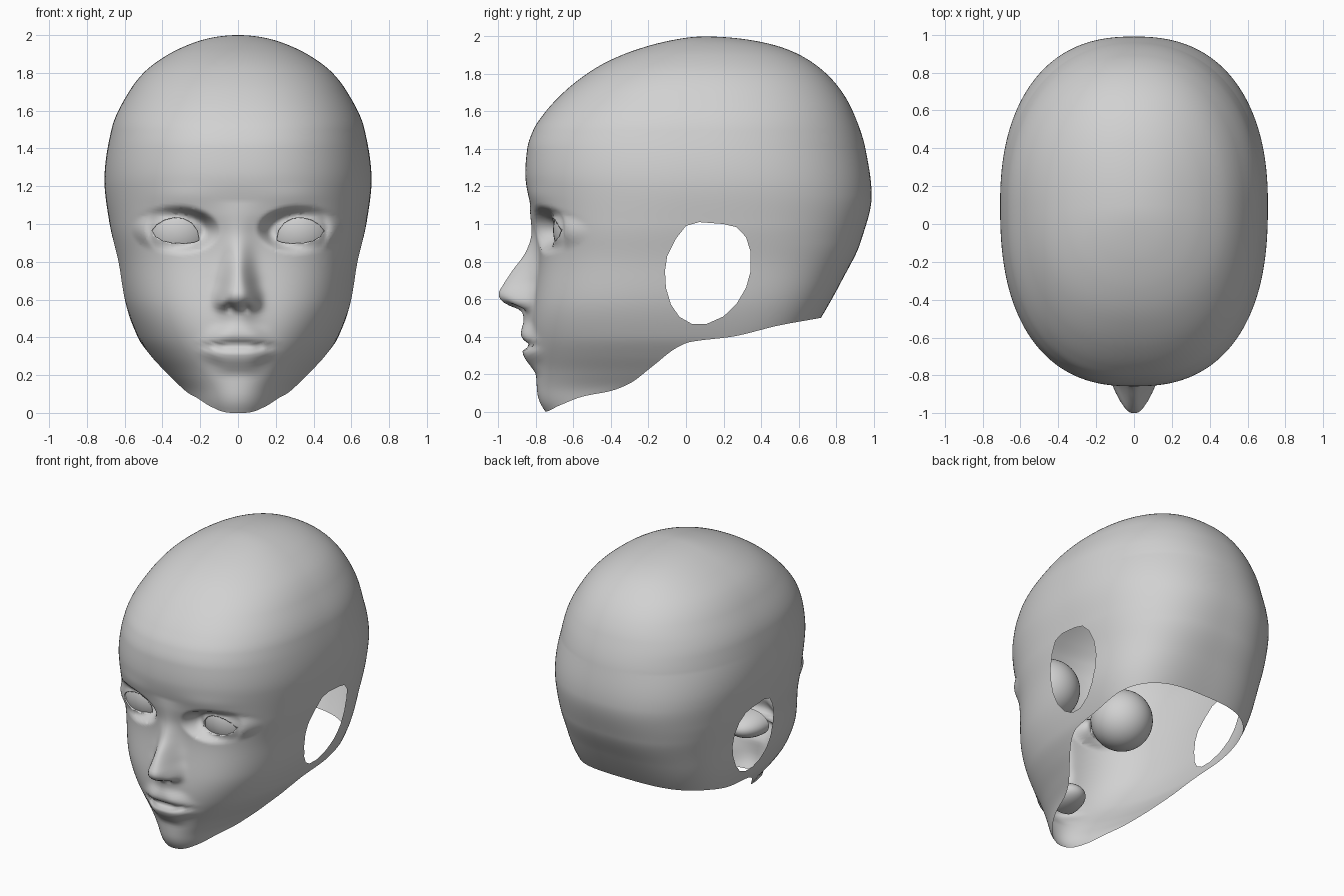
import bpy, bmesh, math
from mathutils import Vector

if "Cube" in bpy.data.objects:
    bpy.data.objects.remove(bpy.data.objects["Cube"])

grey = bpy.data.materials.new("plain_grey")
grey.diffuse_color = (0.64, 0.64, 0.64, 1)
grey.use_nodes = True
grey.node_tree.nodes["Principled BSDF"].inputs["Base Color"].default_value = grey.diffuse_color


def curve(points, key=lambda z: z):
    """Smooth monotone curve through (position, value) points."""
    pts = sorted((key(a), b) for a, b in points)
    xs, ys = [p[0] for p in pts], [p[1] for p in pts]
    n = len(xs)
    d = [(ys[i + 1] - ys[i]) / (xs[i + 1] - xs[i]) for i in range(n - 1)]
    m = [d[0]] + [2 * a * b / (a + b) if a * b > 0 else 0 for a, b in zip(d, d[1:])] + [d[-1]]

    def f(z):
        x = key(z)
        if x <= xs[0]:
            return ys[0]
        if x >= xs[-1]:
            return ys[-1]
        i = next(k for k in range(n - 1) if x <= xs[k + 1])
        h = xs[i + 1] - xs[i]
        t = (x - xs[i]) / h
        return ((2*t**3 - 3*t*t + 1) * ys[i] + (t**3 - 2*t*t + t) * h * m[i]
                + (3*t*t - 2*t**3) * ys[i + 1] + (t**3 - t*t) * h * m[i + 1])
    return f


def crown(z):
    return math.sqrt(max(0, 2 - z))


# Skull and face outlines by height
Y0 = 0.1
front = curve([(0, -.75), (.05, -.78), (.1, -.793), (.2, -.80), (.45, -.822), (.85, -.785), (1.27, -.857),
               (1.4, -.847), (1.5, -.815), (1.585, -.76), (1.7, -.655), (1.8, -.53), (1.85, -.45),
               (1.9, -.345), (1.95, -.2), (1.985, -.05), (2, .1)], crown)
back = curve([(0, .4), (.5, .72), (.7, .832), (.9, .93), (1.15, .99), (1.4, .957), (1.6, .89),
              (1.7, .835), (1.8, .75), (1.9, .61), (1.95, .485), (1.98, .35), (2, .1)], crown)
width = curve([(0, .28), (.1, .31), (.2, .385), (.3, .465), (.4, .53), (.6, .602), (.8, .637), (1, .68),
               (1.23, .707), (1.5, .67), (1.7, .577), (1.8, .5), (1.9, .365), (1.95, .26),
               (1.98, .168), (2, 0)], crown)
squareness = curve([(0, 2.1), (.2, 2.25), (.35, 2.5), (.6, 2.75), (.9, 2.7), (1.2, 2.45), (1.6, 2.4),
                    (2, 2.1)])
nape = curve([(.45, 3.2), (1.0, 2.5), (1.4, 2.2)])
# Lower open edge, height by depth
neck_edge = curve([(-1, 0), (-.75, 0), (-.68, .03), (-.55, .08), (-.4, .11), (-.3, .15), (-.18, .24),
                   (-.05, .34), (.02, .37), (.25, .4), (.5, .46), (.72, .5), (1, .56)])
# Lips and nose: forward relief, its half width and its lateral sharpness
relief = curve([(.2, 0), (.25, .03), (.28, .05), (.32, .06), (.34, .035), (.354, .01), (.368, .035),
                (.41, .06), (.44, .055), (.48, .045), (.52, .05), (.545, .075), (.57, .14), (.6, .18),
                (.63, .192), (.67, .177), (.75, .135), (.85, .07), (.95, .03), (1.05, .015), (1.12, 0)])
spread = curve([(.2, .1), (.25, .11), (.3, .15), (.36, .17), (.42, .13), (.48, .085), (.55, .09),
                (.62, .092), (.7, .078), (.8, .07), (.95, .075), (1.05, .11)])
sharp = curve([(.4, 3.5), (.5, 2.2), (.62, 2.8), (.75, 2.1), (.85, 2)])

EYE, EYE_R = Vector((.315, -.502, .967)), .207


def bump(x, z, cx, cz, rx, rz):
    return math.exp(-((x - cx) / rx) ** 2 - ((z - cz) / rz) ** 2)


def base_point(a, z):
    s, c = abs(math.sin(a)), math.cos(a)
    length, n = (Y0 - front(z), squareness(z)) if c > 0 else (back(z) - Y0, nape(z))
    r = ((s / max(width(z), 1e-4)) ** n + (abs(c) / max(length, 1e-4)) ** n) ** (-1 / n)
    return Vector((r * math.sin(a), Y0 - r * c, z))


def face_point(a, z):
    p = base_point(a, z)
    if p.y > -.3 or z > 1.4:
        return p
    x = abs(p.x)
    p.y -= relief(z) * math.exp(-(x / spread(z)) ** sharp(z))
    p.y -= .03 * bump(x, z, .088, .585, .032, .035)        # nostril wing
    p.y += .045 * bump(x, z, .042, .56, .02, .016)         # nostril
    p.y -= .006 * bump(x, z, .3, 1.15, .16, .05)           # brow
    # Eyelids hug the eyeball
    q = math.hypot((x - .33) / .125, (z - .967) / .068)
    w = min(1, max(0, (1.9 - q) / .85))
    w = w * w * (3 - 2 * w)
    d2 = EYE_R ** 2 - (x - EYE.x) ** 2 - (z - EYE.z) ** 2
    lid = EYE.y - math.sqrt(max(d2, .0196)) - .01
    p.y += (lid - p.y) * .95 * w
    if d2 > 0:
        p.y = min(p.y, EYE.y - math.sqrt(d2) - .008)
    upper = min(1, max(0, (z - .967) / .07))
    p.y += .005 * upper * math.exp(-((q - 1.7) / .2) ** 2)  # lid fold
    return p


def cut_hole(bm, outline, to3d, near):
    """Cut a convex outline straight through the nearby faces."""
    pts = [Vector(to3d(a, b)) for a, b in outline]
    mid = sum(pts, Vector()) / len(pts)
    through = Vector(to3d(1, 0)).cross(Vector(to3d(0, 1)))
    faces = [f for f in bm.faces if near(f.calc_center_median())]
    for a, b in zip(pts, pts[1:] + pts[:1]):
        no = (b - a).cross(through).normalized()
        if no.dot(mid - a) > 0:
            no.negate()
        geom = set(faces)
        for f in faces:
            geom.update(f.edges)
            geom.update(f.verts)
        res = bmesh.ops.bisect_plane(bm, geom=list(geom), dist=1e-6, plane_co=a, plane_no=no)
        faces = [f for f in res["geom"] if isinstance(f, bmesh.types.BMFace)
                 and no.dot(f.calc_center_median() - a) < 0]
    bmesh.ops.delete(bm, geom=faces, context='FACES')


def finish(bm, name):
    me = bpy.data.meshes.new(name)
    bm.to_mesh(me)
    bm.free()
    for p in me.polygons:
        p.use_smooth = True
    me.materials.append(grey)
    ob = bpy.data.objects.new(name, me)
    bpy.context.collection.objects.link(ob)
    return ob


# Head shell, open below
COLS, ROWS = 240, 190
bm = bmesh.new()
pole = bm.verts.new((0, Y0, 2))
columns = []
for j in range(COLS):
    u = 2 * math.pi * j / COLS
    a = u - .5 * math.sin(u)
    lo, hi = 0, 1
    for _ in range(24):
        z = (lo + hi) / 2
        if z > neck_edge(base_point(a, z).y):
            hi = z
        else:
            lo = z
    s_end = math.sqrt(2 - hi)
    columns.append([bm.verts.new(face_point(a, 2 - (s_end * (i + 1) / ROWS) ** 2)) for i in range(ROWS)])
for j in range(COLS):
    l, r = columns[j], columns[(j + 1) % COLS]
    bm.faces.new((pole, l[0], r[0]))
    for i in range(ROWS - 1):
        bm.faces.new((l[i], l[i + 1], r[i + 1], r[i]))

# Ear and eye openings
ear = [(-.112, .75), (-.1, .83), (-.055, .92), (0, .99), (.07, 1.01), (.2, 1.0), (.27, .983), (.32, .93),
       (.345, .85), (.345, .75), (.32, .66), (.27, .575), (.2, .507), (.11, .467), (.03, .468),
       (-.035, .505), (-.08, .57), (-.107, .66)]
eye = [(.205, .915), (.215, .965), (.245, 1.005), (.29, 1.029), (.34, 1.033), (.39, 1.02), (.43, .995),
       (.455, .965), (.437, .935), (.4, .912), (.35, .9), (.28, .897), (.23, .903)]
for s in (1, -1):
    cut_hole(bm, ear, lambda a, b: (0, a, b),
             lambda c: c.x * s > .3 and -.2 < c.y < .45 and .4 < c.z < 1.1)
    cut_hole(bm, eye, lambda a, b: (a * s, 0, b),
             lambda c: c.y < -.3 and .15 < c.x * s < .52 and .85 < c.z < 1.1)
loose = [v for v in bm.verts if not v.link_faces]
bmesh.ops.delete(bm, geom=loose, context='VERTS')

# Eyelid rims turned in to meet the eyeballs
rim = [e for e in bm.edges if e.is_boundary and all(v.co.y < -.5 and .85 < v.co.z < 1.1 for v in e.verts)]
res = bmesh.ops.extrude_edge_only(bm, edges=rim)
for v in res["geom"]:
    if isinstance(v, bmesh.types.BMVert):
        v.co.y += .025
finish(bm, "head_shell")

# Eyeballs
for s, side in ((1, "left"), (-1, "right")):
    bm = bmesh.new()
    bmesh.ops.create_uvsphere(bm, u_segments=40, v_segments=24, radius=EYE_R)
    finish(bm, side + "_eyeball").location = (s * EYE.x, EYE.y, EYE.z)

# Mouth pocket behind the lips
bm = bmesh.new()
bmesh.ops.create_uvsphere(bm, u_segments=32, v_segments=20, radius=1)
bmesh.ops.delete(bm, geom=[v for v in bm.verts if v.co.y < -.01], context='VERTS')
for v in bm.verts:
    v.co = (v.co.x * .14, -.76 + v.co.y * .2, .35 + v.co.z * .09)
finish(bm, "mouth_pocket")
